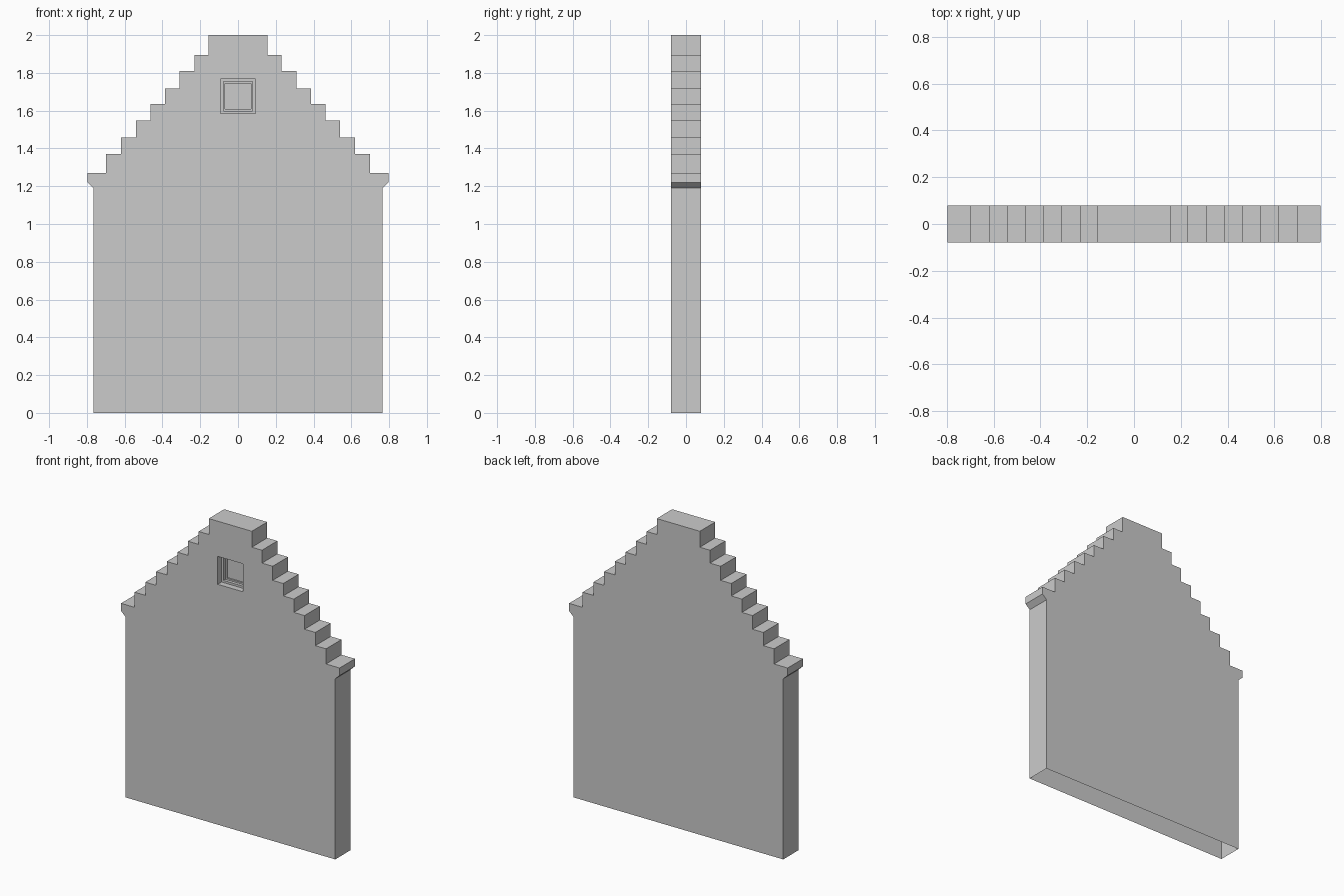
import bpy
import bmesh

if "Cube" in bpy.data.objects:
    bpy.data.objects.remove(bpy.data.objects["Cube"])

HALF_DEPTH = 0.08
WIN_Z = 1.676  # window centre height


def finish(bm, name):
    mesh = bpy.data.meshes.new(name)
    bm.to_mesh(mesh)
    bm.free()
    obj = bpy.data.objects.new(name, mesh)
    bpy.context.collection.objects.link(obj)
    return obj


def square(bm, half, y):
    return [bm.verts.new((sx * half, y, WIN_Z + sz * half))
            for sx, sz in ((-1, -1), (1, -1), (1, 1), (-1, 1))]


# Right half of the stepped outline: wall, eave corbel, then steps (inner x, top z)
right = [(0.765, 0), (0.765, 1.19), (0.797, 1.22), (0.797, 1.27)]
steps = [(0.698, 1.37), (0.62, 1.457), (0.541, 1.547), (0.463, 1.635),
         (0.386, 1.717), (0.309, 1.81), (0.231, 1.895), (0.157, 2.0)]
for x, top in steps:
    right += [(x, right[-1][1]), (x, top)]
outline = right + [(-x, z) for x, z in reversed(right)]

# Gable wall: shell open at the bottom, with a square hole in the front
bm = bmesh.new()
front = [bm.verts.new((x, -HALF_DEPTH, z)) for x, z in outline]
back = [bm.verts.new((x, HALF_DEPTH, z)) for x, z in outline]
n = len(outline)
hole = square(bm, 0.092, -HALF_DEPTH)
edges = [bm.edges.new((loop[i], loop[(i + 1) % len(loop)]))
         for loop in (front, hole) for i in range(len(loop))]
bmesh.ops.triangle_fill(bm, use_beauty=True, edges=edges, normal=(0, -1, 0))
for i in range(n - 1):
    bm.faces.new((front[i], back[i], back[i + 1], front[i + 1]))
bm.faces.new(list(reversed(back)))
finish(bm, "stepped_gable_wall")

# Recessed window: nested reveals and frames down to the pane (half size, y)
bm = bmesh.new()
rings = [(0.092, -0.08), (0.092, -0.04), (0.078, -0.04),
         (0.078, -0.02), (0.068, -0.02), (0.068, -0.01)]
prev = None
for half, y in rings:
    cur = square(bm, half, y)
    if prev:
        for i in range(4):
            j = (i + 1) % 4
            bm.faces.new((prev[i], prev[j], cur[j], cur[i]))
    prev = cur
bm.faces.new(prev)
finish(bm, "attic_window")
